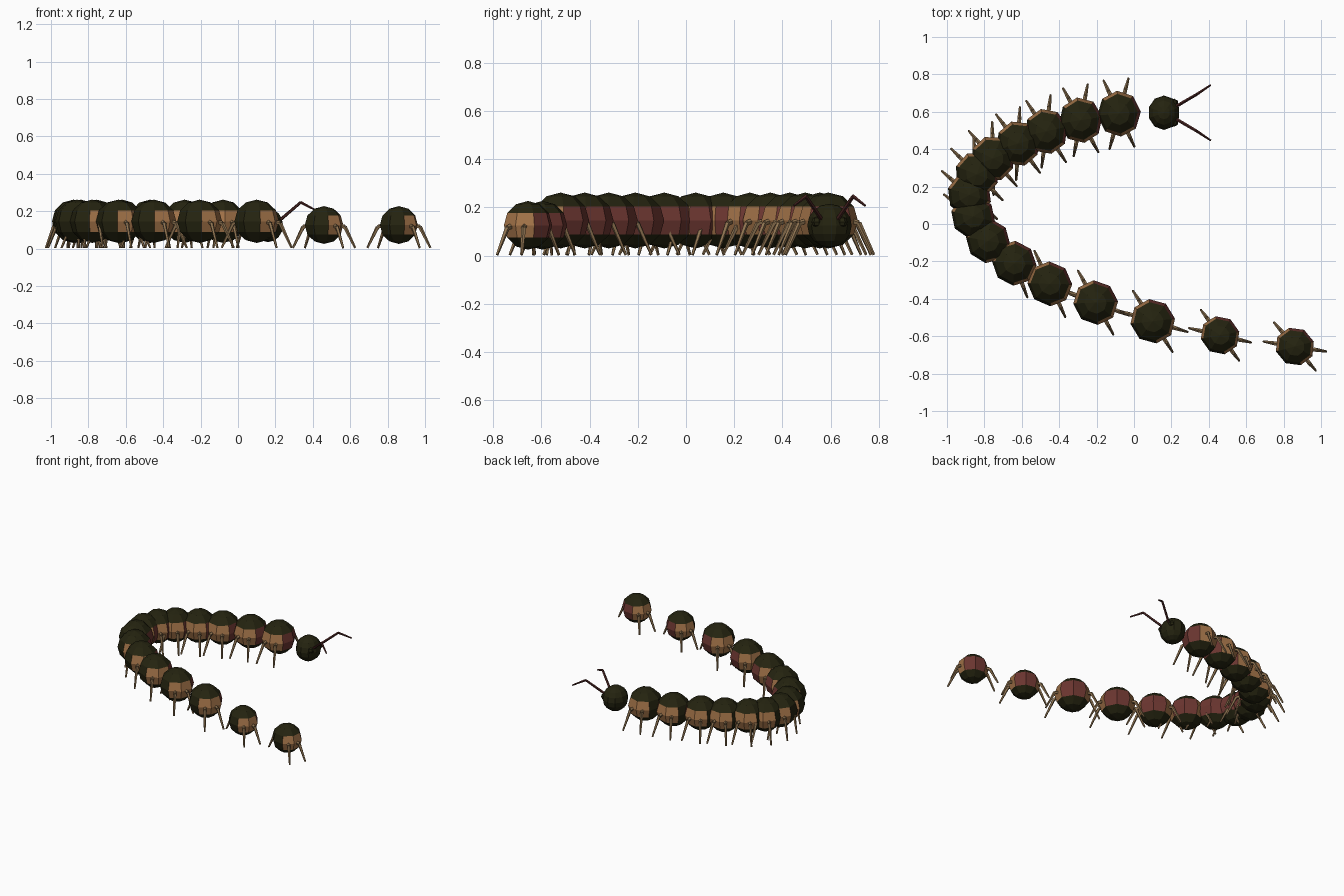
import bpy, bmesh, math
from mathutils import Vector, Matrix

if "Cube" in bpy.data.objects:
    bpy.data.objects.remove(bpy.data.objects["Cube"])


def material(name, rgb):
    m = bpy.data.materials.new(name)
    m.diffuse_color = (*rgb, 1)
    m.use_nodes = True
    m.node_tree.nodes["Principled BSDF"].inputs["Base Color"].default_value = m.diffuse_color
    return m


SHELL = material("dark olive shell", (0.018, 0.017, 0.005))
TAN = material("tan sides", (0.36, 0.17, 0.065))
RED = material("red brown joint", (0.15, 0.037, 0.03))
LEG = material("leg tan", (0.27, 0.17, 0.08))
FEELER = material("dark red feeler", (0.075, 0.02, 0.018))


def finish(name, bm, mats):
    me = bpy.data.meshes.new(name)
    bm.to_mesh(me)
    bm.free()
    for m in mats:
        me.materials.append(m)
    ob = bpy.data.objects.new(name, me)
    bpy.context.collection.objects.link(ob)
    return ob


def ball(name, loc, size, turn, mats, band_colours=False, segs=8, rings=6):
    bm = bmesh.new()
    bmesh.ops.create_uvsphere(bm, u_segments=segs, v_segments=rings, radius=1)
    if band_colours:
        # red on the front pair of faces, tan on the sides, olive elsewhere
        for f in bm.faces:
            c = f.calc_center_median()
            if abs(c.z) < 0.45:
                a = abs(math.degrees(math.atan2(c.y, c.x)))
                f.material_index = 2 if a < 45 else 1 if a < 135 else 0
    bm.transform(Matrix.Translation(loc) @ Matrix.Rotation(turn, 4, 'Z')
                 @ Matrix.Diagonal((*size, 1)))
    return finish(name, bm, mats)


def limb(bm, points, radii, sides=5):
    # chain of tapered rods
    for a, b, ra, rb in zip(points, points[1:], radii, radii[1:]):
        a, b = Vector(a), Vector(b)
        d = b - a
        m = Matrix.Translation((a + b) / 2) @ d.to_track_quat('Z', 'Y').to_matrix().to_4x4()
        bmesh.ops.create_cone(bm, cap_ends=True, segments=sides, radius1=ra,
                              radius2=rb, depth=d.length, matrix=m)


# body segments along the curl, from neck to tail
PATH = [(-0.08, 0.59), (-0.285, 0.555), (-0.47, 0.495), (-0.62, 0.43),
        (-0.755, 0.35), (-0.84, 0.265), (-0.88, 0.155), (-0.86, 0.04),
        (-0.78, -0.09), (-0.64, -0.21), (-0.45, -0.32), (-0.205, -0.42),
        (0.10, -0.52), (0.46, -0.595), (0.86, -0.655)]

for i, (x, y) in enumerate(PATH):
    tail = i > 12
    r, z = (0.102, 0.126) if tail else (0.117, 0.146)
    turn = math.radians(5 + 4 * i)
    ball(f"body_segment_{i + 1}", (x, y, z), (r, r * 1.05, r * 0.99), turn,
         [SHELL, TAN, RED], True)
    # two pairs of legs per segment
    bm = bmesh.new()
    for side in (1, -1):
        for spread in (-20, 20):
            a = turn + math.radians(90 * side + spread)
            pts = [(x + math.cos(a) * d * r, y + math.sin(a) * d * r, h)
                   for d, h in ((0.75, z), (1.12, z - 0.01), (1.67, 0.004))]
            limb(bm, pts, (0.012, 0.011, 0.006))
    finish(f"legs_{i + 1}", bm, [LEG])

# head
ball("head", (0.16, 0.595, 0.125), (0.085, 0.092, 0.09), 0, [SHELL], segs=10, rings=8)

# eyes and feelers
bm = bmesh.new()
for s in (1, -1):
    ball("eye_left" if s > 0 else "eye_right", (0.215, 0.595 + s * 0.053, 0.14),
         (0.022, 0.022, 0.022), 0, [SHELL], segs=6, rings=4)
    limb(bm, [(0.21, 0.595 + s * 0.025, 0.14), (0.335, 0.595 + s * 0.098, 0.247),
              (0.41, 0.595 + s * 0.148, 0.208)], (0.009, 0.008, 0.005))
finish("feelers", bm, [FEELER])
